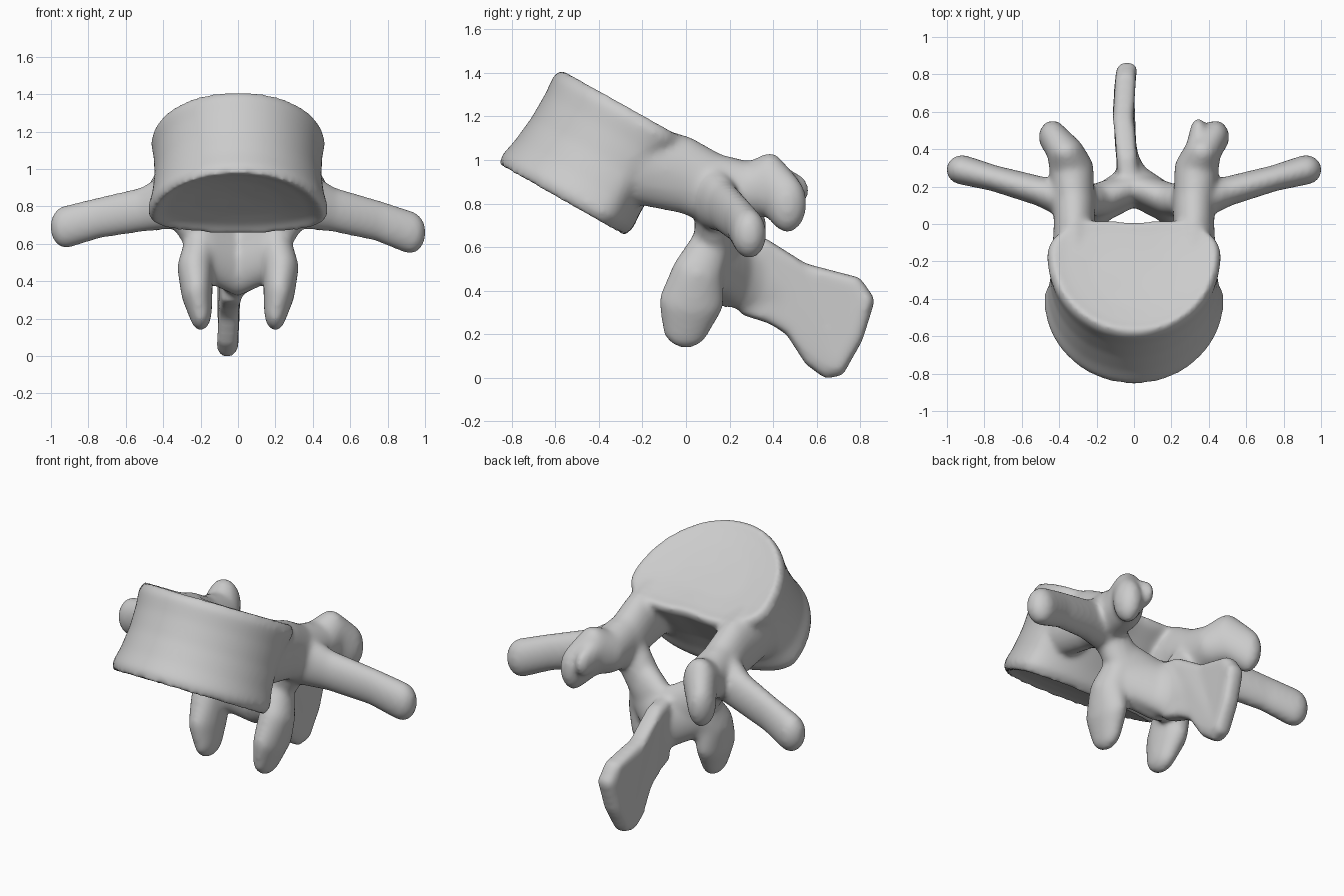
import bpy, bmesh, math
from mathutils import Vector, Matrix

cube = bpy.data.objects.get("Cube")
if cube:
    bpy.data.objects.remove(cube)

bone = bpy.data.materials.new("bone grey")
bone.use_nodes = True
colour = (0.6, 0.6, 0.6, 1)
bone.diffuse_color = colour
bone.node_tree.nodes["Principled BSDF"].inputs["Base Color"].default_value = colour

bm = bmesh.new()


def blend(stations):
    """Convex skin between each consecutive pair of ellipsoids (centre, radii)."""
    for pair in zip(stations, stations[1:]):
        part = bmesh.new()
        for centre, radii in pair:
            m = Matrix.Translation(centre) @ Matrix.Diagonal((*radii, 1))
            bmesh.ops.create_icosphere(part, subdivisions=3, radius=1, matrix=m)
        hull = bmesh.ops.convex_hull(part, input=part.verts)
        junk = {v for v in hull["geom_interior"] if isinstance(v, bmesh.types.BMVert)}
        bmesh.ops.delete(part, geom=list(junk), context="VERTS")
        add(part)


def add(part):
    """Merge a closed part into the whole bone."""
    bmesh.ops.recalc_face_normals(part, faces=part.faces)
    temp = bpy.data.meshes.new("temp")
    part.to_mesh(temp)
    part.free()
    bm.from_mesh(temp)
    bpy.data.meshes.remove(temp)


def both(stations):
    """Blend the same chain on the left and the right."""
    for s in (1, -1):
        blend([((s * c[0], c[1], c[2]), r) for c, r in stations])


def bridge(part, a, b):
    """Join two vertex loops with quads."""
    for i in range(len(a)):
        j = (i + 1) % len(a)
        part.faces.new((a[i], a[j], b[j], b[i]))


# Vertebral body: tilted rings, long round front and short flat back
SEG = 64
back = Vector((0, 0.872, -0.49))
low, high = Vector((0, -0.57, 0.82)), Vector((0, -0.29, 1.25))
# height along the axis, scale, dish depth
rings = [(0.09, 0.1), (0.07, 0.5), (0.03, 0.82), (-0.02, 0.97), (0.08, 1.02),
         (0.25, 0.98), (0.5, 0.96), (0.75, 0.98), (0.93, 1.02), (1.02, 0.97),
         (0.99, 0.82), (0.96, 0.5), (0.95, 0.1)]
body = bmesh.new()
loops = []
for t, k in rings:
    loop = []
    for i in range(SEG):
        a = math.tau * i / SEG
        c, s = math.cos(a), math.sin(a)
        x = (0.475 - 0.02 * t) * c
        if s > 0:
            v = 0.16 + (0.18 + 0.05 * t) * s ** 0.8 - 0.04 * t * math.exp(-(x / 0.16) ** 2)
        else:
            v = 0.16 + 0.495 * s
        loop.append(body.verts.new(low.lerp(high, t) + k * (Vector((x, 0, 0)) + back * v)))
    loops.append(loop)
for a, b in zip(loops, loops[1:]):
    bridge(body, a, b)
body.faces.new(loops[0])
body.faces.new(loops[-1])
add(body)

# Pedicles from the body to the arch
both([((0.32, -0.2, 0.98), (0.12, 0.1, 0.19)),
      ((0.32, 0.0, 0.93), (0.11, 0.1, 0.18)),
      ((0.32, 0.14, 0.86), (0.115, 0.1, 0.17))])

# Upper joint processes, leaning outwards
both([((0.32, 0.1, 0.88), (0.11, 0.1, 0.16)),
      ((0.335, 0.3, 0.86), (0.12, 0.1, 0.13)),
      ((0.365, 0.385, 0.89), (0.1, 0.085, 0.145)),
      ((0.435, 0.465, 0.8), (0.075, 0.09, 0.135))])
# Extra knob on the left upper joint
blend([((0.35, 0.38, 0.9), (0.08, 0.08, 0.1)), ((0.345, 0.5, 0.86), (0.045, 0.065, 0.08))])

# Transverse processes, the left one drooping a little more
for side, droop in ((1, 0.025), (-1, -0.005)):
    blend([((side * 0.34, 0.12, 0.84), (0.1, 0.1, 0.16)),
           ((side * 0.5, 0.175, 0.785), (0.075, 0.08, 0.12)),
           ((side * 0.75, 0.245, 0.735 - droop / 2), (0.07, 0.07, 0.11)),
           ((side * 0.92, 0.29, 0.685 - droop), (0.085, 0.08, 0.115))])

# Laminae closing the canal at the back
both([((0.29, 0.12, 0.8), (0.1, 0.085, 0.14)),
      ((0.185, 0.13, 0.64), (0.095, 0.09, 0.14)),
      ((0.0, 0.2, 0.53), (0.07, 0.085, 0.16))])
both([((0.17, 0.1, 0.54), (0.085, 0.09, 0.14)),
      ((0.0, 0.18, 0.47), (0.07, 0.085, 0.15))])
# Webs from the laminae into the spine
both([((0.16, 0.14, 0.54), (0.08, 0.08, 0.14)),
      ((-0.01, 0.26, 0.47), (0.06, 0.08, 0.16))])

# Lower joint processes, tapering to blunt tips
both([((0.19, 0.13, 0.64), (0.085, 0.085, 0.1)),
      ((0.23, 0.05, 0.47), (0.095, 0.12, 0.12)),
      ((0.22, 0.025, 0.35), (0.085, 0.15, 0.12)),
      ((0.2, 0.0, 0.235), (0.06, 0.11, 0.1))])

# Spinous process: rounded blade flaring into a club
blend([((0, 0.2, 0.5), (0.1, 0.085, 0.17)),
       ((-0.03, 0.33, 0.45), (0.06, 0.08, 0.175)),
       ((-0.05, 0.5, 0.37), (0.045, 0.08, 0.15))])
outline = [(0.25, 0.66), (0.36, 0.645), (0.55, 0.525), (0.8, 0.46), (0.87, 0.36), (0.81, 0.17),
           (0.72, 0.01), (0.64, -0.005), (0.55, 0.06), (0.46, 0.2), (0.38, 0.25), (0.25, 0.29)]
blade = bmesh.new()
layers = []
for side, inset in ((-1, 0.9), (-0.5, 1), (0.5, 1), (1, 0.9)):
    layer = []
    for y, z in outline:
        y, z = 0.6 + (y - 0.6) * inset, 0.33 + (z - 0.33) * inset
        bend = -0.032 - 0.028 * math.exp(-((y - 0.6) / 0.2) ** 2)
        layer.append(blade.verts.new((bend + 0.055 * side, y, z)))
    layers.append(layer)
for a, b in zip(layers, layers[1:]):
    bridge(blade, a, b)
blade.faces.new(layers[0])
blade.faces.new(layers[-1])
bmesh.ops.triangulate(blade, faces=blade.faces)
add(blade)

# Fuse the parts into one smooth bone
mesh = bpy.data.meshes.new("vertebra")
bm.to_mesh(mesh)
bm.free()
mesh.materials.append(bone)
vertebra = bpy.data.objects.new("vertebra", mesh)
bpy.context.collection.objects.link(vertebra)
fuse = vertebra.modifiers.new("fuse", "REMESH")
fuse.mode = "VOXEL"
fuse.voxel_size = 0.014
fuse.use_smooth_shade = True
soften = vertebra.modifiers.new("soften", "SMOOTH")
soften.factor = 0.5
soften.iterations = 18
